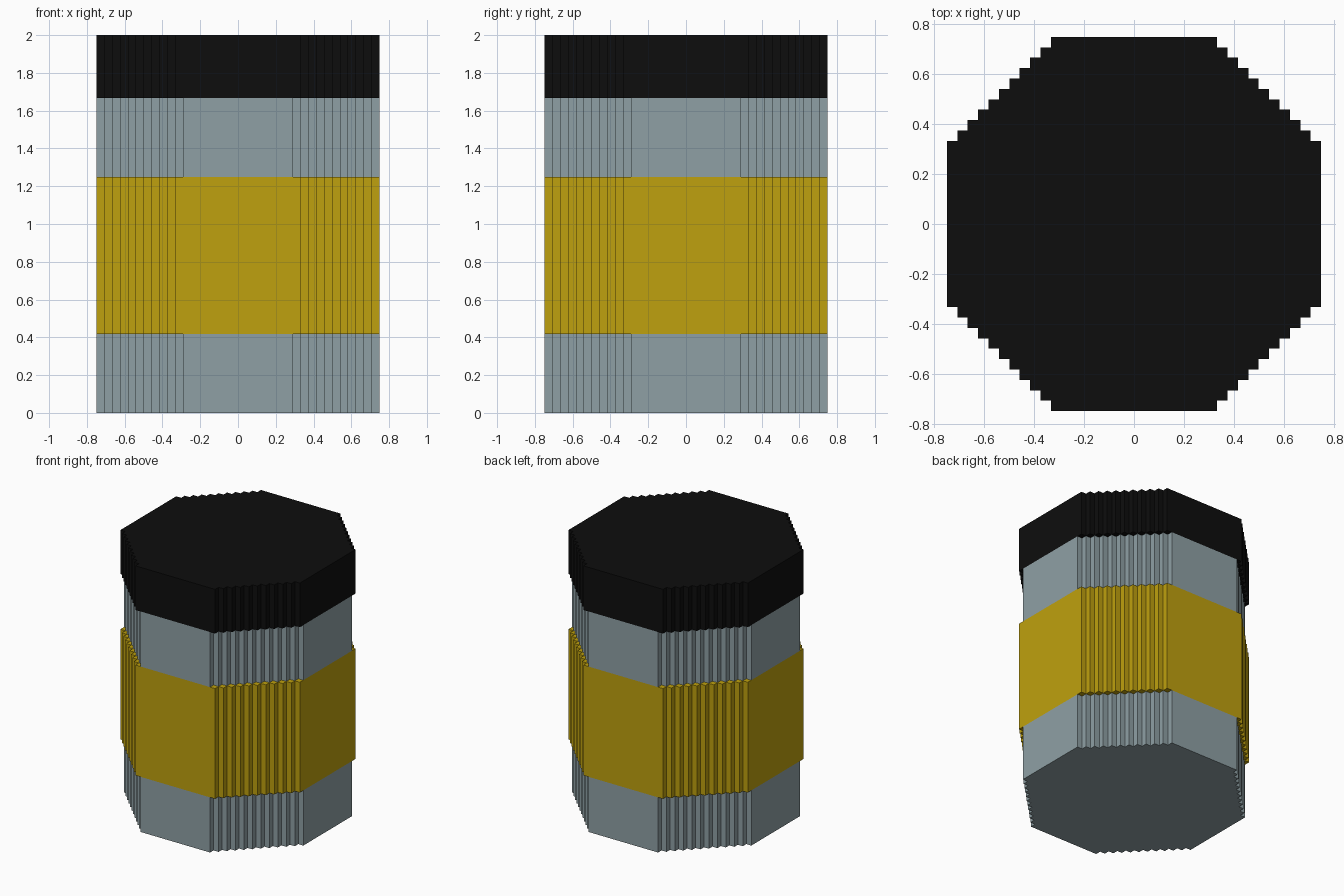
import bpy
import bmesh

cube = bpy.data.objects.get("Cube")
if cube:
    bpy.data.objects.remove(cube, do_unlink=True)

UNIT = 1 / 24   # size of one stair step
HALF = 18       # half width in steps


def make_material(name, rgb):
    """Flat material from 0-255 display values, converted to linear."""
    linear = [((c / 255 + 0.055) / 1.055) ** 2.4 if c > 10 else c / 255 / 12.92
              for c in rgb]
    mat = bpy.data.materials.new(name)
    mat.use_nodes = True
    mat.diffuse_color = (*linear, 1)
    bsdf = mat.node_tree.nodes["Principled BSDF"]
    bsdf.inputs["Base Color"].default_value = (*linear, 1)
    bsdf.inputs["Roughness"].default_value = 0.8
    return mat


def stepped_octagon(flat):
    """Outline with four flat sides of half length `flat` and stair-stepped corners."""
    corner = []
    for i in range(HALF - flat + 1):
        x, y = HALF - i, flat + i
        corner.append((x, y))
        if y < HALF:
            corner.append((x - 1, y))
    outline = []
    for _ in range(4):
        outline += corner
        corner = [(-y, x) for x, y in corner]
    return outline


def add_section(name, flat, bottom, top, mat):
    """Extrude the stepped octagon between two heights given in steps."""
    bm = bmesh.new()
    base = bm.faces.new([bm.verts.new((x * UNIT, y * UNIT, bottom * UNIT))
                         for x, y in stepped_octagon(flat)])
    ext = bmesh.ops.extrude_face_region(bm, geom=[base], use_keep_orig=True)
    raised = [g for g in ext["geom"] if isinstance(g, bmesh.types.BMVert)]
    bmesh.ops.translate(bm, verts=raised, vec=(0, 0, (top - bottom) * UNIT))
    bmesh.ops.recalc_face_normals(bm, faces=bm.faces)
    mesh = bpy.data.meshes.new(name)
    bm.to_mesh(mesh)
    bm.free()
    mesh.materials.append(mat)
    bpy.context.collection.objects.link(bpy.data.objects.new(name, mesh))


grey = make_material("blue grey", (143, 160, 165))
yellow = make_material("mustard yellow", (191, 161, 14))
black = make_material("black", (13, 13, 13))

# Canister body, with the wider label band and lid stacked in order
add_section("lower_body", 7, 0, 10, grey)
add_section("label_band", 8, 10, 30, yellow)
add_section("upper_body", 7, 30, 40, grey)
add_section("lid", 8, 40, 48, black)
